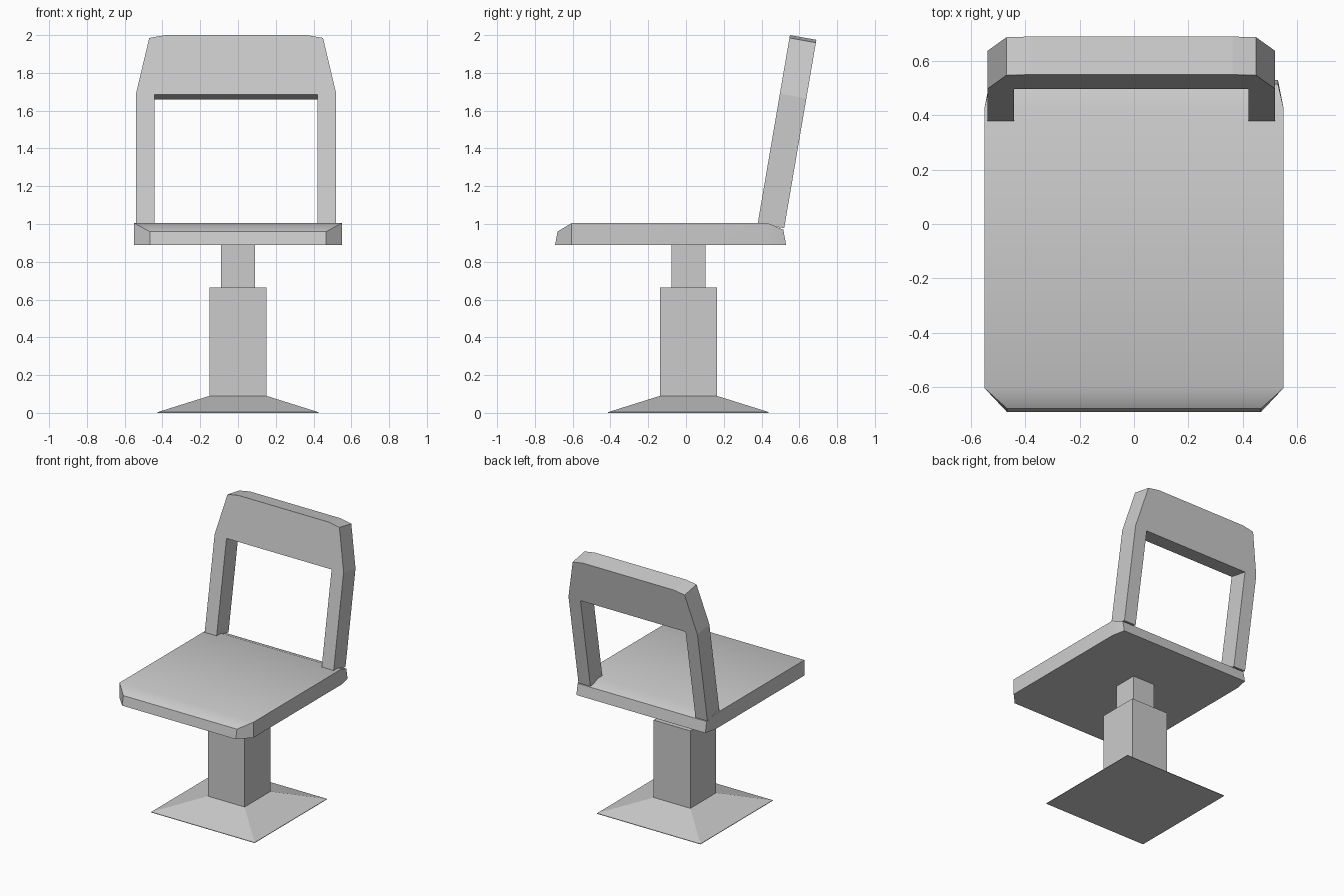
import bpy, bmesh

if "Cube" in bpy.data.objects:
    bpy.data.objects.remove(bpy.data.objects["Cube"])


def finish(name, bm, smooth=None):
    bmesh.ops.recalc_face_normals(bm, faces=bm.faces)
    me = bpy.data.meshes.new(name)
    bm.to_mesh(me)
    bm.free()
    ob = bpy.data.objects.new(name, me)
    bpy.context.collection.objects.link(ob)
    if smooth:
        bpy.ops.object.select_all(action='DESELECT')
        ob.select_set(True)
        bpy.context.view_layer.objects.active = ob
        bpy.ops.object.shade_smooth_by_angle(angle=smooth)
    return ob


def loft(name, rings, smooth=None):
    """Skin a list of equal-length closed rings and cap both ends."""
    bm = bmesh.new()
    rows = [[bm.verts.new(p) for p in r] for r in rings]
    n = len(rows[0])
    for a, b in zip(rows, rows[1:]):
        for i in range(n):
            j = (i + 1) % n
            bm.faces.new((a[i], a[j], b[j], b[i]))
    bm.faces.new(rows[0])
    bm.faces.new(rows[-1])
    return finish(name, bm, smooth)


def square(r, z, cy=0.013):
    return [(-r, cy - r, z), (r, cy - r, z), (r, cy + r, z), (-r, cy + r, z)]


# Pedestal: flared foot, outer column, inner lift column
loft("base_foot", [square(0.425, 0.0), square(0.425, 0.004), square(0.151, 0.09)])
loft("outer_column", [square(0.151, 0.09), square(0.151, 0.665)])
loft("lift_column", [square(0.089, 0.665), square(0.089, 0.89)])

# Seat: sections from front to back (half width, top y, top z, bottom y)
sections = [(0.467, -0.68, 0.96, -0.693),
            (0.55, -0.605, 1.005, -0.605),
            (0.55, 0.43, 1.005, 0.43),
            (0.53, 0.515, 0.97, 0.53)]
loft("seat", [[(-w, yb, 0.89), (w, yb, 0.89), (w, yt, zt), (-w, yt, zt)]
              for w, yt, zt, yb in sections], smooth=0.7)

# Backrest: leaning arch frame, outline in (x, z) extruded along its thickness
half = [(0.432, 1.003), (0.53, 1.003), (0.53, 1.69), (0.46, 1.985), (0.373, 2.0)]
cx = -0.01
right = [(cx + x, z) for x, z in half]
left = [(cx - x, z) for x, z in reversed(half)]
opening = [(cx - 0.432, 1.685), (cx + 0.432, 1.685)]
bm = bmesh.new()
outline = right + left + opening
face = bm.faces.new([bm.verts.new((x, 0.38 + 0.171 * (z - 1.005), z))
                     for x, z in outline])
ext = bmesh.ops.extrude_face_region(bm, geom=[face], use_keep_orig=True)
moved = [v for v in ext["geom"] if isinstance(v, bmesh.types.BMVert)]
bmesh.ops.translate(bm, verts=moved, vec=(0, 0.14, -0.025))
finish("backrest_frame", bm)
